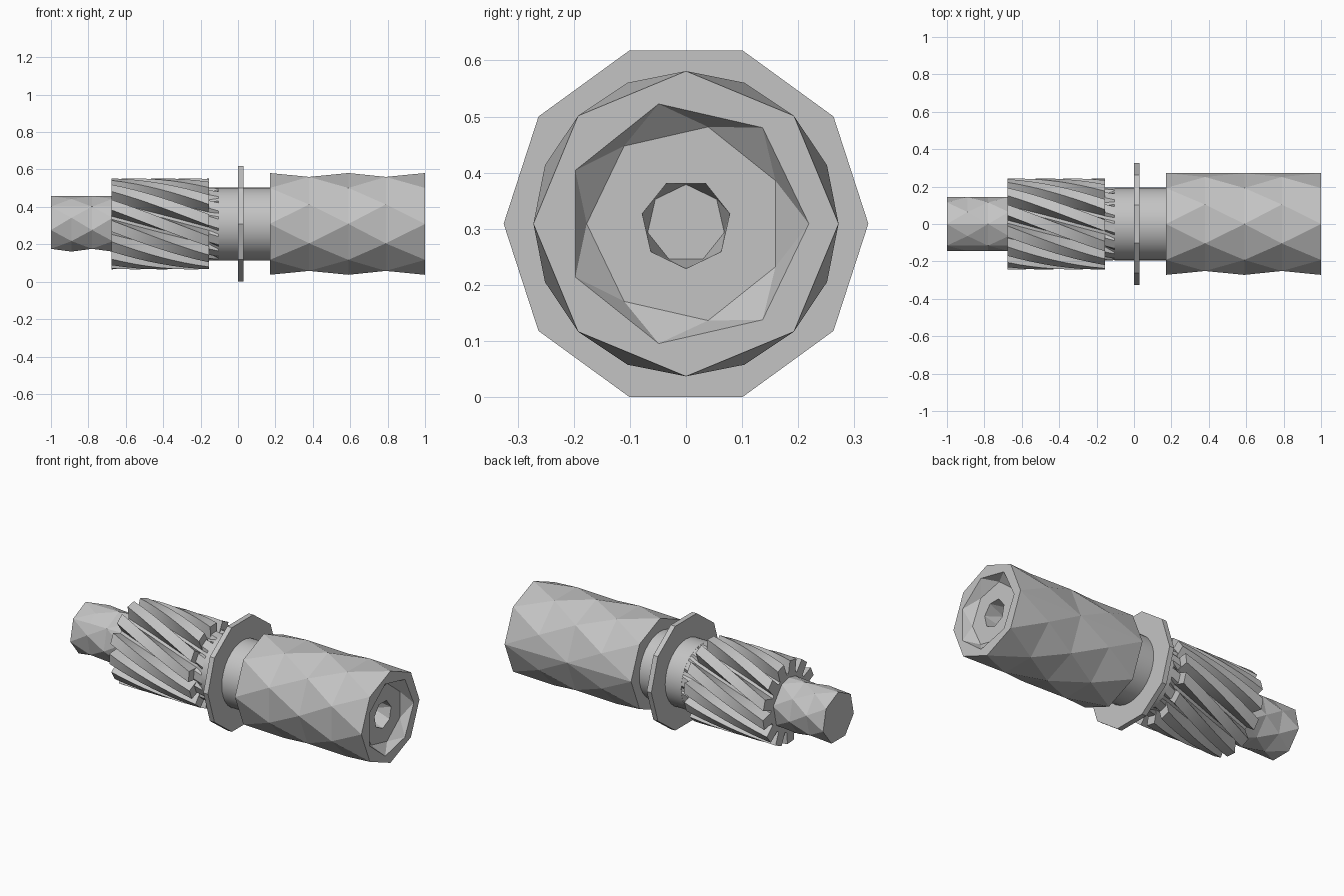
import bpy, bmesh
from math import pi, cos, sin, radians

cube = bpy.data.objects.get("Cube")
if cube:
    bpy.data.objects.remove(cube)

AXIS_Z = 0.309
steel = bpy.data.materials.new("grey steel")
steel.use_nodes = True
grey = (0.55, 0.55, 0.55, 1)
steel.diffuse_color = grey
steel.node_tree.nodes["Principled BSDF"].inputs["Base Color"].default_value = grey


def point(x, r, a):
    return (x, r * cos(a), AXIS_Z + r * sin(a))


def ring(x, r, n, start=0.0, extra=()):
    """Polygon around the shaft axis, with optional extra corner angles."""
    angles = [radians(start) + 2 * pi * k / n for k in range(n)]
    return [point(x, r, a) for a in angles + [radians(e) for e in extra]]


def skin(bm, a, b):
    """Triangulated wall between two rings with any corner counts."""
    part = bmesh.new()
    verts = [part.verts.new(p) for p in a + b]
    bmesh.ops.convex_hull(part, input=verts)
    for f in part.faces:
        if max(v.co.x for v in f.verts) - min(v.co.x for v in f.verts) < 1e-5:
            continue
        bm.faces.new([bm.verts.new(v.co) for v in f.verts])
    part.free()


def cap(bm, pts):
    bm.faces.new([bm.verts.new(p) for p in pts])


def annulus(bm, outer, inner):
    """Flat face with a polygonal hole."""
    loops = bmesh.new()
    edges = []
    for pts in (outer, inner):
        vs = [loops.verts.new(p) for p in pts]
        edges += [loops.edges.new((vs[i - 1], vs[i])) for i in range(len(vs))]
    bmesh.ops.bridge_loops(loops, edges=edges)
    for f in loops.faces:
        bm.faces.new([bm.verts.new(v.co) for v in f.verts])
    loops.free()


def finish(bm, name, smooth=None):
    bmesh.ops.remove_doubles(bm, verts=bm.verts, dist=1e-4)
    bmesh.ops.recalc_face_normals(bm, faces=bm.faces)
    mesh = bpy.data.meshes.new(name)
    bm.to_mesh(mesh)
    bm.free()
    mesh.materials.append(steel)
    obj = bpy.data.objects.new(name, mesh)
    bpy.context.collection.objects.link(obj)
    if smooth:
        bpy.ops.object.select_all(action="DESELECT")
        obj.select_set(True)
        bpy.context.view_layer.objects.active = obj
        bpy.ops.object.shade_smooth_by_angle(angle=radians(smooth))
    return obj


def prism(name, x0, x1, r, n, start=0.0, smooth=None):
    bm = bmesh.new()
    a, b = ring(x0, r, n, start), ring(x1, r, n, start)
    skin(bm, a, b)
    cap(bm, a)
    cap(bm, b)
    bmesh.ops.dissolve_limit(bm, angle_limit=0.01, verts=bm.verts, edges=bm.edges)
    return finish(bm, name, smooth)


# Faceted sleeve: octagons alternating with half-turned octagons, straight back edge
bm = bmesh.new()
stations = [0.17, 0.38, 0.59, 0.79, 1.0]
rings = [ring(x, 0.272, 8, 22.5 * (i % 2), (0,) if i % 2 else ())
         for i, x in enumerate(stations)]
for a, b in zip(rings, rings[1:]):
    skin(bm, a, b)
cap(bm, rings[0])
# Stepped socket in the sleeve end
mouth, floor = ring(1.0, 0.219, 7), ring(0.95, 0.177, 7, 180)
hole, bottom = ring(0.95, 0.08, 7, -90), ring(0.84, 0.07, 7, 90)
annulus(bm, rings[-1], mouth)
skin(bm, mouth, floor)
annulus(bm, floor, hole)
skin(bm, hole, bottom)
cap(bm, bottom)
finish(bm, "faceted_sleeve")

# Faceted drive tip, with one straight strip along the top front
bm = bmesh.new()
rings = [ring(x, 0.148, 7, 90 + 180 * (i % 2), (90, 141) if i % 2 else ())
         for i, x in enumerate([-1.0, -0.89, -0.78, -0.67])]
for a, b in zip(rings, rings[1:]):
    skin(bm, a, b)
cap(bm, rings[0])
finish(bm, "drive_tip")

# Helical gear whose grooves run out into the shaft
TEETH, TWIST = 13, 1.6
bm = bmesh.new()
steps = 8
sections = [(-0.675 + 0.52 * i / steps, 0.243, 0.17) for i in range(steps + 1)]
sections += [(-0.155, 0.195, 0.17), (-0.105, 0.195, 0.194)]
rows = []
for x, tip, root in sections:
    row = []
    for k in range(TEETH):
        for frac, r in ((0.0, root), (0.2, root), (0.34, tip), (0.86, tip)):
            a = 2 * pi * (k + frac) / TEETH + TWIST * (x + 0.675)
            row.append(bm.verts.new(point(x, r, a)))
    rows.append(row)
for a, b in zip(rows, rows[1:]):
    for i in range(len(a)):
        bm.faces.new((a[i - 1], a[i], b[i], b[i - 1]))
bm.faces.new(rows[0])
finish(bm, "helical_gear", 25)

# Shaft and collar
prism("shaft", -0.105, 0.18, 0.195, 32, smooth=30)
prism("collar", 0.0, 0.03, 0.325, 10)
